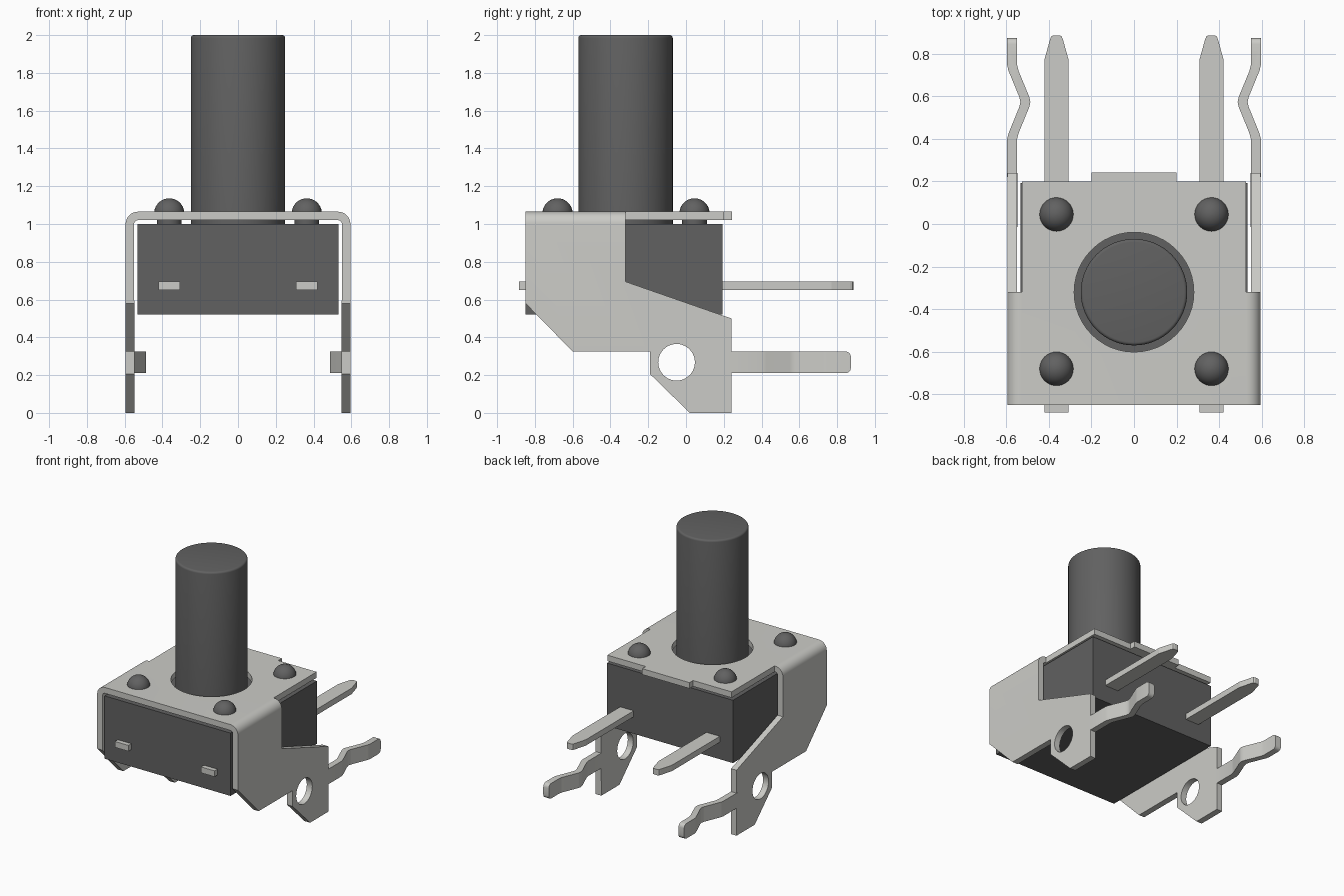
import bpy, bmesh, math

if "Cube" in bpy.data.objects:
    bpy.data.objects.remove(bpy.data.objects["Cube"])


def material(name, c):
    m = bpy.data.materials.new(name)
    m.diffuse_color = (*c, 1)
    m.use_nodes = True
    m.node_tree.nodes["Principled BSDF"].inputs["Base Color"].default_value = m.diffuse_color
    return m


DARK = material("dark_plastic", (0.12, 0.12, 0.12))
METAL = material("pale_metal", (0.6, 0.6, 0.57))


def finish(name, bm, mat):
    bmesh.ops.recalc_face_normals(bm, faces=bm.faces)
    me = bpy.data.meshes.new(name)
    bm.to_mesh(me)
    bm.free()
    ob = bpy.data.objects.new(name, me)
    bpy.context.collection.objects.link(ob)
    me.materials.append(mat)
    return ob


def smooth(ob):
    bpy.ops.object.select_all(action='DESELECT')
    bpy.context.view_layer.objects.active = ob
    ob.select_set(True)
    bpy.ops.object.shade_smooth_by_angle(angle=math.radians(35))


def prism_mesh(pts, axis, a, b):
    """Extrude a 2D outline along an axis from a to b."""
    place = {'x': lambda p, d: (d, p[0], p[1]),
             'y': lambda p, d: (p[0], d, p[1]),
             'z': lambda p, d: (p[0], p[1], d)}[axis]
    bm = bmesh.new()
    lo = [bm.verts.new(place(p, a)) for p in pts]
    hi = [bm.verts.new(place(p, b)) for p in pts]
    bm.faces.new(lo)
    bm.faces.new(hi)
    for i in range(len(pts)):
        j = (i + 1) % len(pts)
        bm.faces.new((lo[i], lo[j], hi[j], hi[i]))
    return bm


def prism(name, pts, axis, a, b, mat):
    return finish(name, prism_mesh(pts, axis, a, b), mat)


def rect(x0, x1, y0, y1):
    return [(x0, y0), (x1, y0), (x1, y1), (x0, y1)]


def arc(cx, cy, r, a0, a1, n):
    return [(cx + r * math.cos(math.radians(a0 + (a1 - a0) * i / n)),
             cy + r * math.sin(math.radians(a0 + (a1 - a0) * i / n))) for i in range(n + 1)]


def lathe(name, profile, x, y, mat, steps=48):
    """Stack rings of (radius, z) and cap both ends."""
    bm = bmesh.new()
    rings = [[bm.verts.new((x + r * math.cos(2 * math.pi * i / steps),
                            y + r * math.sin(2 * math.pi * i / steps), z))
              for i in range(steps)] for r, z in profile]
    for p, q in zip(rings, rings[1:]):
        for i in range(steps):
            j = (i + 1) % steps
            bm.faces.new((p[i], p[j], q[j], q[i]))
    bm.faces.new(rings[0])
    bm.faces.new(rings[-1])
    ob = finish(name, bm, mat)
    smooth(ob)
    return ob


def boolean(ob, cutter, op):
    m = ob.modifiers.new(op.lower(), 'BOOLEAN')
    m.operation, m.solver, m.object = op, 'EXACT', cutter
    bpy.context.view_layer.objects.active = ob
    bpy.ops.object.modifier_apply(modifier=m.name)
    bpy.data.objects.remove(cutter)


# Switch body and plunger
prism("switch_body", rect(-0.532, 0.532, 0.52, 1.0), 'y', -0.85, 0.193, DARK)
lathe("plunger", [(0.25, 0.98)] + arc(0.235, 1.985, 0.015, 0, 90, 4), 0, -0.32, DARK, 64)

# Metal bracket: folded sheet trimmed to its side outline
outer = [(0.595, -0.1)] + arc(0.53, 1.0, 0.065, 0, 90, 8)
inner = [(0.548, -0.1)] + arc(0.53, 1.0, 0.02, 0, 90, 5)
half = outer + [(-x, z) for x, z in reversed(outer)]
sheet = half + [(-x, z) for x, z in inner] + list(reversed(inner))
bracket = prism("bracket", sheet, 'y', -0.95, 0.35, METAL)
side = [(-0.85, 1.2), (-0.85, 0.58), (-0.6, 0.325), (-0.19, 0.325), (-0.19, 0.205),
        (0.02, 0), (0.24, 0), (0.24, 0.5), (-0.32, 0.695), (-0.32, 1.2)]
boolean(bracket, prism("side_outline", side, 'x', -0.8, 0.8, METAL), 'INTERSECT')

# Rear half of the top plate with its tab
rear = [(-0.525, -0.36), (0.525, -0.36), (0.525, 0.2), (0.2, 0.2), (0.2, 0.243),
        (-0.2, 0.243), (-0.2, 0.2), (-0.525, 0.2)]
boolean(bracket, prism("rear_plate", rear, 'z', 1.02, 1.065, METAL), 'UNION')

# Plunger opening and mounting holes
boolean(bracket, prism("opening", arc(0, -0.32, 0.281, 0, 360, 48)[:-1], 'z', 0.95, 1.2, METAL), 'DIFFERENCE')
boolean(bracket, prism("holes", arc(-0.05, 0.268, 0.097, 0, 360, 40)[:-1], 'x', -0.8, 0.8, METAL), 'DIFFERENCE')
smooth(bracket)

# Kinked retaining prongs
path = [(0.572, 0.22), (0.572, 0.4), (0.566, 0.425), (0.515, 0.55), (0.510, 0.573),
        (0.515, 0.596), (0.566, 0.72), (0.572, 0.745), (0.572, 0.873)]
for s, label in ((-1, "left"), (1, "right")):
    pts = [(s * (x + 0.0235), y) for x, y in path]
    pts += [(s * (x - 0.0235), y) for x, y in reversed(path)]
    bm = prism_mesh(pts, 'z', 0.21, 0.325)
    tip = [e for e in bm.edges if all(v.co.y > 0.87 for v in e.verts)
           and abs(e.verts[0].co.z - e.verts[1].co.z) < 1e-4]
    bmesh.ops.bevel(bm, geom=tip, offset=0.028, segments=4, profile=0.5, affect='EDGES')
    smooth(finish(label + "_prong", bm, METAL))

    # Contact pin running through the body, tapered at the rear
    w = [(0.057, -0.885), (0.057, 0.77), (0.03, 0.868), (0.024, 0.881), (0.014, 0.886)]
    pin = [(s * 0.364 + x, y) for x, y in w] + [(s * 0.364 - x, y) for x, y in reversed(w)]
    prism(label + "_pin", pin, 'z', 0.65, 0.695, METAL)

    # Domed rivets
    dome = [(0.065, 0.99), (0.065, 1.055)] + arc(0, 1.056, 0.08, 0, 88, 10)
    for y, end in ((-0.68, "front"), (0.045, "rear")):
        lathe(f"{label}_{end}_rivet", dome, s * 0.364, y, DARK, 32)
